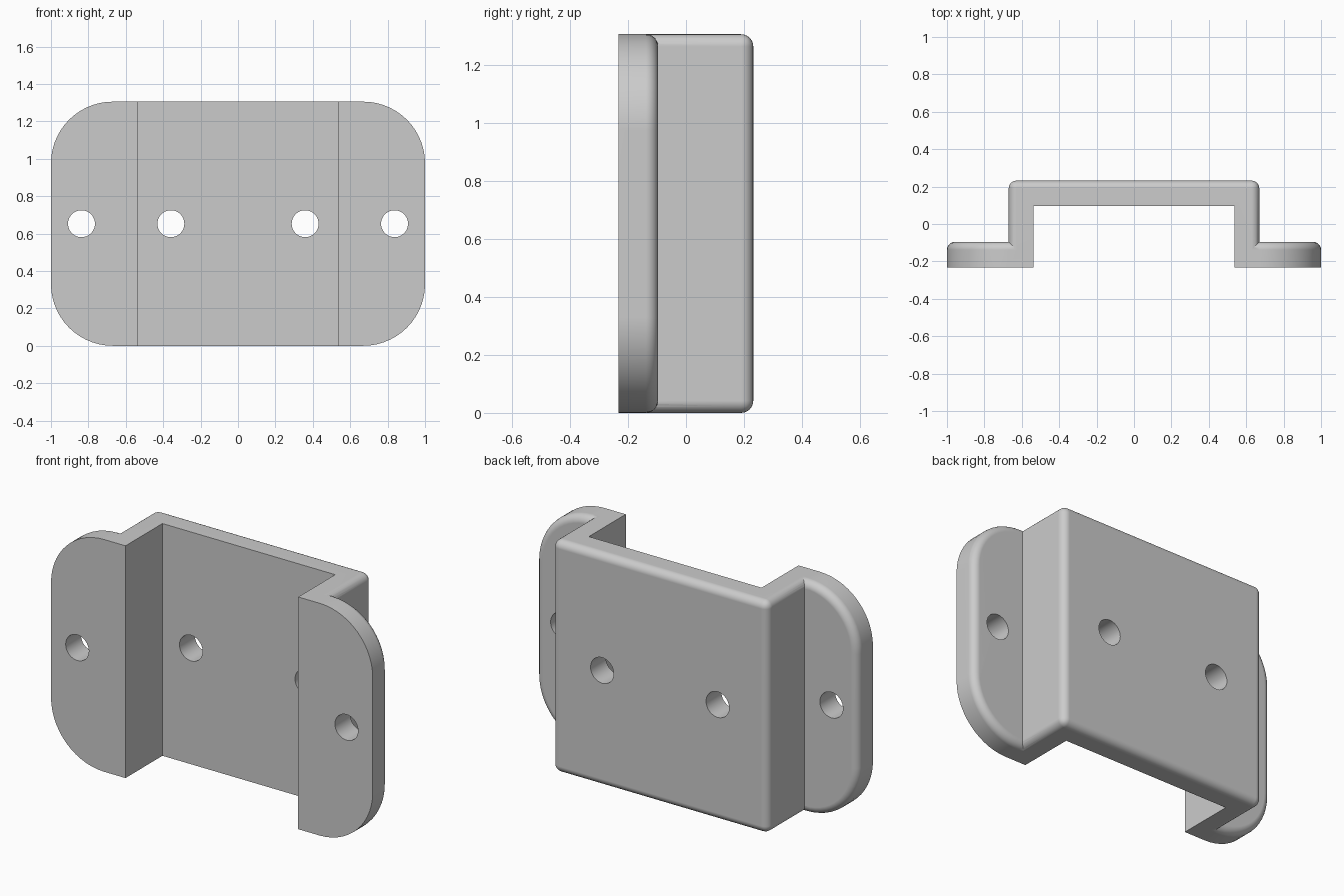
import bpy, bmesh, math
from mathutils import Matrix, Vector

if "Cube" in bpy.data.objects:
    bpy.data.objects.remove(bpy.data.objects["Cube"])

HEIGHT = 1.305
FRONT, BACK = -0.232, 0.232
WALL = 0.136
FILLET = 0.042
FLANGE_BACK = FRONT + WALL

grey = bpy.data.materials.new("plain grey")
grey.use_nodes = True
grey.diffuse_color = (0.6, 0.6, 0.6, 1)
grey.node_tree.nodes["Principled BSDF"].inputs["Base Color"].default_value = (0.6, 0.6, 0.6, 1)


def box(half_width, y0, y1, z0=0.0, z1=HEIGHT):
    """Box centred on x, as a bmesh."""
    bm = bmesh.new()
    size = Matrix.Diagonal((2 * half_width, y1 - y0, z1 - z0, 1))
    middle = Matrix.Translation((0, (y0 + y1) / 2, (z0 + z1) / 2))
    bmesh.ops.create_cube(bm, size=1, matrix=middle @ size)
    return bm


def depth_edges(bm):
    """Edges that run from front to back."""
    return [e for e in bm.edges
            if abs((e.verts[0].co - e.verts[1].co).normalized().y) > 0.99]


def rim_edges(bm, y):
    """Edges lying in the plane at depth y."""
    return [e for e in bm.edges if all(abs(v.co.y - y) < 1e-4 for v in e.verts)]


def round_edges(bm, edges, radius, segments):
    bmesh.ops.bevel(bm, geom=edges, offset=radius, offset_type='OFFSET',
                    segments=segments, profile=0.5, affect='EDGES', clamp_overlap=True)


def make_object(name, bm):
    bmesh.ops.recalc_face_normals(bm, faces=bm.faces)
    mesh = bpy.data.meshes.new(name)
    bm.to_mesh(mesh)
    bm.free()
    mesh.materials.append(grey)
    obj = bpy.data.objects.new(name, mesh)
    bpy.context.collection.objects.link(obj)
    return obj


def combine(target, other, operation):
    """Apply a boolean to target and remove the other object."""
    mod = target.modifiers.new(operation, 'BOOLEAN')
    mod.operation, mod.object, mod.solver = operation, other, 'EXACT'
    graph = bpy.context.evaluated_depsgraph_get()
    target.data = bpy.data.meshes.new_from_object(target.evaluated_get(graph))
    target.modifiers.clear()
    bpy.data.objects.remove(other)


# Mounting flanges: one rounded plate, parted later by the channel
plate = box(1.0, FRONT, FLANGE_BACK)
round_edges(plate, depth_edges(plate), 0.33, 14)
round_edges(plate, rim_edges(plate, FLANGE_BACK), FILLET, 6)
bracket = make_object("bracket", plate)

# Raised bridge with filleted back and side edges
bridge = box(0.67, FRONT + 0.08, BACK)
round_edges(bridge, depth_edges(bridge) + rim_edges(bridge, BACK), FILLET, 6)
combine(bracket, make_object("bridge", bridge), 'UNION')

# Open channel behind the flanges
channel = box(0.537, FRONT - 0.2, BACK - WALL, -0.2, HEIGHT + 0.2)
combine(bracket, make_object("channel_cutter", channel), 'DIFFERENCE')

# Screw holes
holes = bmesh.new()
for x in (-0.837, -0.359, 0.359, 0.837):
    place = Matrix.Translation(Vector((x, 0, HEIGHT / 2))) @ Matrix.Rotation(math.pi / 2, 4, 'X')
    bmesh.ops.create_cone(holes, cap_ends=True, segments=40, radius1=0.072,
                          radius2=0.072, depth=1, matrix=place)
combine(bracket, make_object("hole_cutter", holes), 'DIFFERENCE')

# Smooth fillets, crisp corners
bpy.ops.object.select_all(action='DESELECT')
bracket.select_set(True)
bpy.context.view_layer.objects.active = bracket
bpy.ops.object.shade_smooth_by_angle(angle=math.radians(30))
weighted = bracket.modifiers.new("weighted_normals", 'WEIGHTED_NORMAL')
weighted.keep_sharp = True
